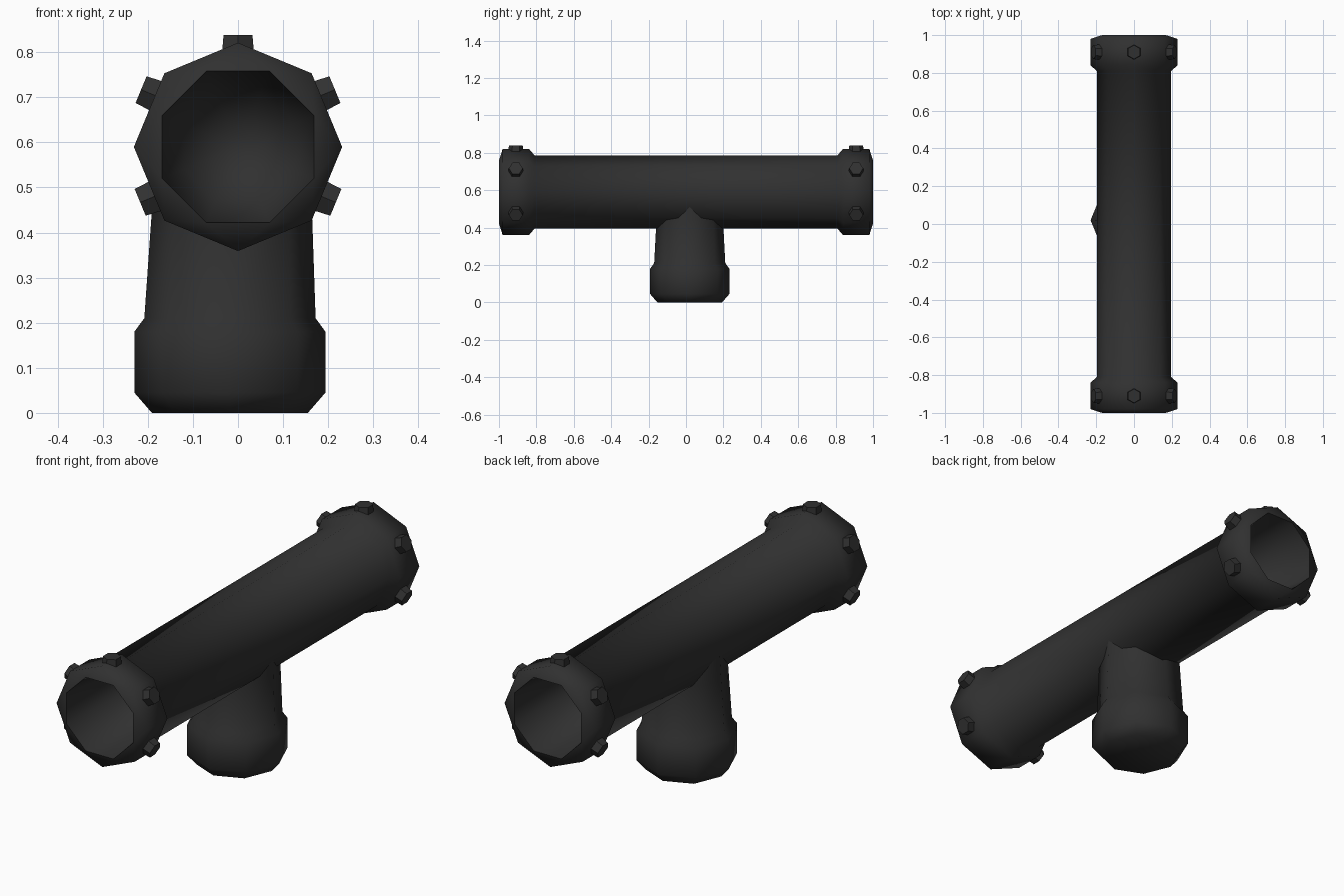
import bpy, bmesh, math
from mathutils import Vector, Matrix

if "Cube" in bpy.data.objects:
    bpy.data.objects.remove(bpy.data.objects["Cube"])

iron = bpy.data.materials.new("dark_iron")
iron.diffuse_color = (0.03, 0.03, 0.03, 1)
iron.use_nodes = True
iron.node_tree.nodes["Principled BSDF"].inputs["Base Color"].default_value = iron.diffuse_color


def finish(name, bm, smooth):
    bmesh.ops.recalc_face_normals(bm, faces=bm.faces)
    me = bpy.data.meshes.new(name)
    bm.to_mesh(me)
    bm.free()
    me.materials.append(iron)
    ob = bpy.data.objects.new(name, me)
    bpy.context.collection.objects.link(ob)
    if smooth:
        bpy.ops.object.select_all(action='DESELECT')
        ob.select_set(True)
        bpy.context.view_layer.objects.active = ob
        bpy.ops.object.shade_smooth_by_angle(angle=math.radians(60))
    return ob


def rings_mesh(name, rings, place):
    """Octagon rings (radius, height, half-step twist) joined into a closed solid."""
    bm = bmesh.new()
    loops = []
    for r, h, twist in rings:
        loops.append([bm.verts.new(place(r * math.cos(a), r * math.sin(a), h))
                      for a in (math.pi / 4 * (i + twist / 2) for i in range(8))])
    for (a, ra), (b, rb) in zip(zip(loops, rings), zip(loops[1:], rings[1:])):
        for i in range(8):
            j = (i + 1) % 8
            if ra[2] == rb[2]:
                bm.faces.new((a[i], a[j], b[j], b[i]))
            elif rb[2]:
                bm.faces.new((a[i], a[j], b[i]))
                bm.faces.new((a[j], b[j], b[i]))
            else:
                bm.faces.new((a[i], b[j], b[i]))
                bm.faces.new((a[i], a[j], b[j]))
    bm.faces.new(loops[0])
    bm.faces.new(loops[-1])
    return finish(name, bm, True)


# Main pipe with a collar and a deep hollow mouth at both ends
ZC = 0.59
half = [(0.03, 0.58, 1), (0.13, 0.62, 1), (0.182, 1.0, 1), (0.231, 0.98, 0),
        (0.231, 0.84, 0), (0.196, 0.81, 0)]
profile = [(r, -h, t) for r, h, t in half] + half[::-1]
rings_mesh("main_pipe", profile, lambda u, v, h: (u, h, ZC + v))

# Downward branch with its own collar, leaning slightly
branch = [(0.173, 0.0, 0), (0.212, 0.045, 0), (0.212, 0.18, 0),
          (0.19, 0.21, 0), (0.178, 0.44, 0), (0.172, 0.57, 0)]
rings_mesh("branch_pipe", branch,
           lambda u, v, h: (u - 0.018 + 0.018 * max(0, h - 0.2), v + 0.02, h))


# Tapered hexagonal bolts: top and two on each side of both collars
def bolt(name, tip, out):
    z = Vector(out).normalized()
    y = Vector((0, 1, 0))
    x = y.cross(z)
    bm = bmesh.new()
    bmesh.ops.create_cone(bm, cap_ends=True, segments=6, radius1=0.043,
                          radius2=0.037, depth=0.06)
    rot = Matrix((x, y, z)).transposed().to_4x4()
    turn = Matrix.Identity(4)
    # hexagon points run along the pipe
    if max(v.co.y for v in bm.verts) < 0.04:
        turn = Matrix.Rotation(math.pi / 6, 4, 'Z')
    move = Matrix.Translation(Vector(tip) - z * 0.03)
    bmesh.ops.transform(bm, matrix=move @ rot @ turn, verts=bm.verts)
    finish(name, bm, False)


for end, y in (("front", -0.91), ("back", 0.91)):
    bolt(end + "_top_bolt", (0, y, 0.838), (0, 0, 1))
    for side, s in (("left", -1), ("right", 1)):
        bolt(f"{end}_{side}_upper_bolt", (s * 0.215, y, 0.717), (s * 0.924, 0, 0.383))
        bolt(f"{end}_{side}_lower_bolt", (s * 0.217, y, 0.467), (s * 0.924, 0, -0.383))
